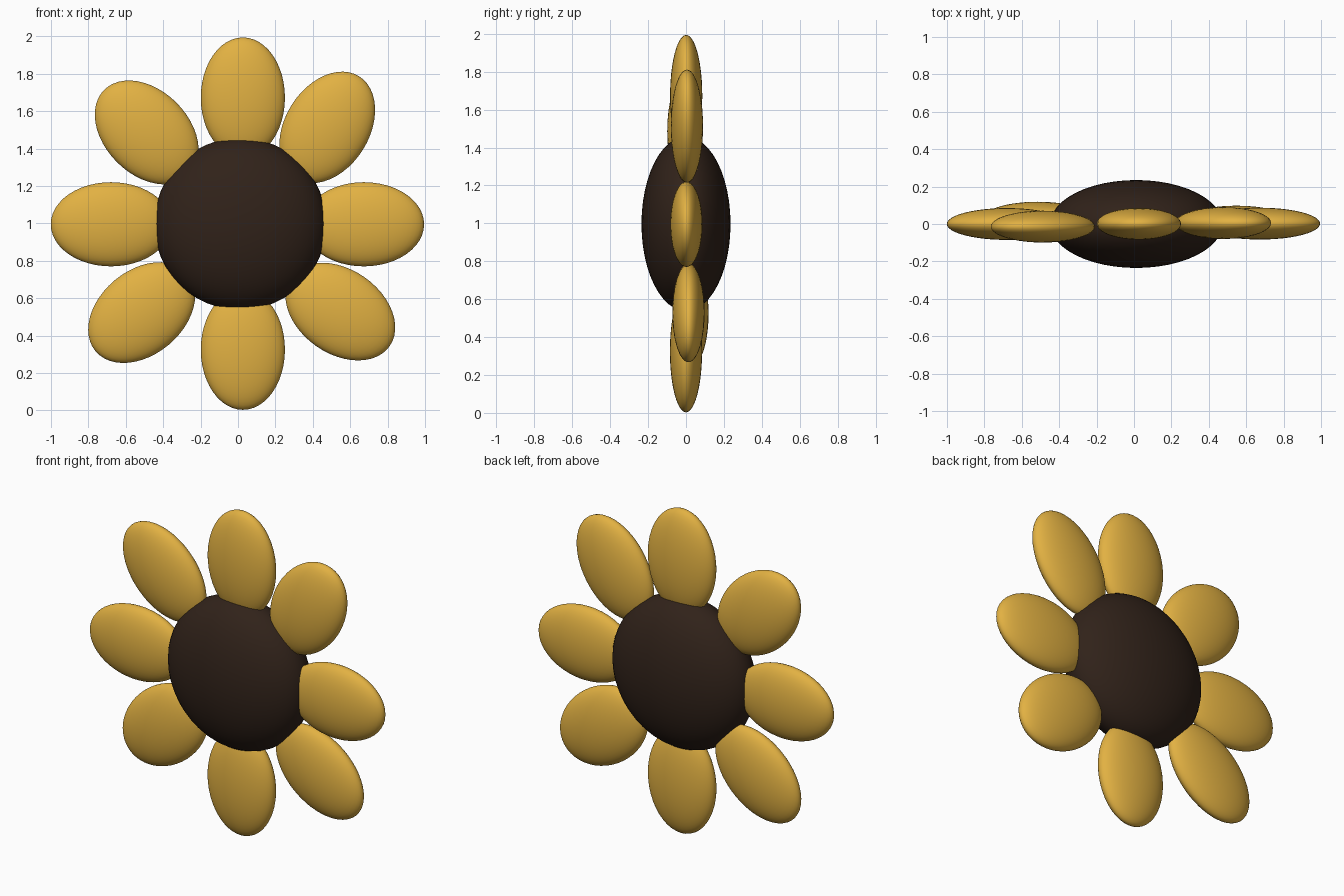
import bpy
from math import radians

if "Cube" in bpy.data.objects:
    bpy.data.objects.remove(bpy.data.objects["Cube"])


def material(name, color):
    m = bpy.data.materials.new(name)
    m.diffuse_color = (*color, 1)
    m.use_nodes = True
    m.node_tree.nodes["Principled BSDF"].inputs["Base Color"].default_value = m.diffuse_color
    return m


def ellipsoid(name, center, radii, angle, mat):
    """Smooth ellipsoid whose long x axis points at `angle` degrees in the xz plane."""
    bpy.ops.mesh.primitive_uv_sphere_add(segments=48, ring_count=24, radius=1, location=center)
    ob = bpy.context.object
    ob.name = name
    ob.scale = radii
    ob.rotation_euler = (0, radians(-angle), 0)
    bpy.ops.object.transform_apply(location=False, rotation=True, scale=True)
    bpy.ops.object.shade_smooth()
    ob.data.materials.append(mat)
    return ob


brown = material("seed_brown", (0.03, 0.016, 0.01))
yellow = material("petal_yellow", (0.76, 0.44, 0.055))

# Dark domed centre
ellipsoid("flower_center", (0.012, 0, 0.997), (0.46, 0.235, 0.46), 0, brown)

# Ring of slightly irregular petals: name, centre, direction
petals = [
    ("right", (0.673, 0.002, 0.995), 0),
    ("upper_right", (0.477, 0.005, 1.513), 58),
    ("top", (0.026, 0.001, 1.672), 90),
    ("upper_left", (-0.488, -0.014, 1.486), 135),
    ("left", (-0.679, 0, 0.995), 180),
    ("lower_left", (-0.515, 0.034, 0.523), 220),
    ("bottom", (0.026, 0, 0.325), 270),
    ("lower_right", (0.547, 0.013, 0.528), 325),
]
for side, center, angle in petals:
    ellipsoid("petal_" + side, center, (0.322, 0.085, 0.225), angle, yellow)
